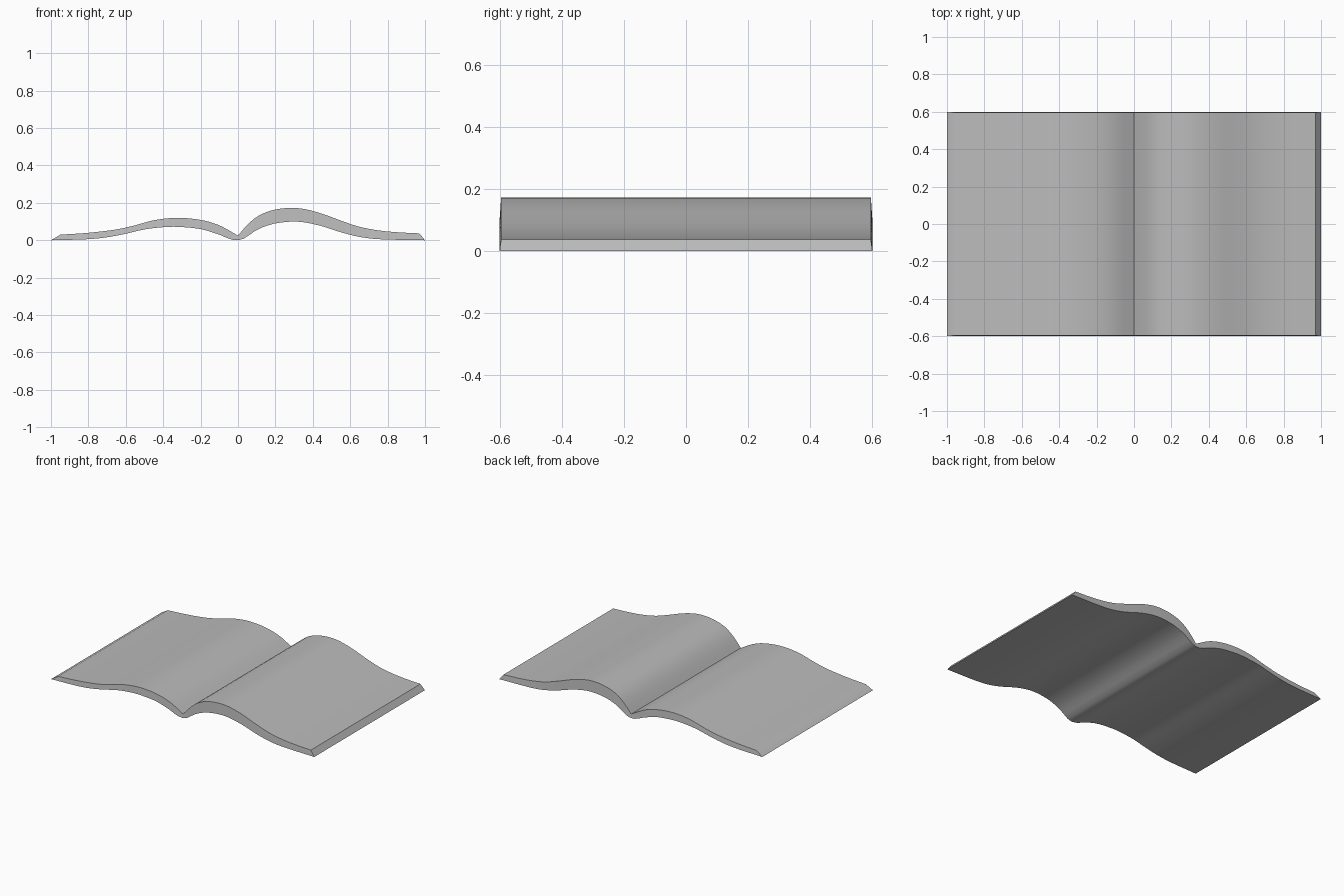
import bpy, bmesh

if "Cube" in bpy.data.objects:
    bpy.data.objects.remove(bpy.data.objects["Cube"])

paper = bpy.data.materials.new("light grey paper")
paper.diffuse_color = (0.5, 0.5, 0.5, 1)
paper.use_nodes = True
paper.node_tree.nodes["Principled BSDF"].inputs["Base Color"].default_value = paper.diffuse_color

HALF = 0.60    # half depth at the underside
INSET = 0.005  # the page block tapers slightly towards the top

# Profiles (x, z); the upper surface has a crease at the spine
LEFT_TOP = [(-.95, .03), (-.8, .04), (-.65, .058), (-.55, .08), (-.45, .107),
            (-.33, .12), (-.2, .109), (-.1, .08), (0, .025)]
RIGHT_TOP = [(0, .025), (.05, .083), (.1, .125), (.15, .15), (.22, .168),
             (.3, .173), (.36, .166), (.45, .142), (.55, .105), (.65, .072),
             (.75, .053), (.85, .043), (.97, .037)]
LEFT_BOTTOM = [(-1, 0), (-.8, .006), (-.7, .016), (-.6, .035), (-.5, .058), (-.4, .07),
               (-.33, .072), (-.2, .06), (-.1, .03), (-.04, .005), (0, 0)]
RIGHT_BOTTOM = [(0, 0), (.03, .008), (.1, .055), (.17, .083), (.23, .095), (.3, .1),
                (.36, .095), (.45, .075), (.55, .043), (.65, .018), (.75, .006), (1, 0)]


def height(points, x):
    """Smooth cubic interpolation of z along a profile."""
    n = len(points)

    def slope(i):
        a, b = points[max(i - 1, 0)], points[min(i + 1, n - 1)]
        return (b[1] - a[1]) / (b[0] - a[0])

    for i in range(n - 1):
        (x0, z0), (x1, z1) = points[i], points[i + 1]
        if x <= x1 + 1e-6:
            break
    w = x1 - x0
    t = min(max((x - x0) / w, 0), 1)
    return (z0 * (2*t**3 - 3*t*t + 1) + z1 * (3*t*t - 2*t**3)
            + w * slope(i) * (t**3 - 2*t*t + t) + w * slope(i + 1) * (t**3 - t*t))


def sample(points, steps=32):
    a, b = points[0][0], points[-1][0]
    xs = [a + (b - a) * i / steps for i in range(steps + 1)]
    return [(x, max(height(points, x), 0)) for x in xs]


top = sample(LEFT_TOP) + sample(RIGHT_TOP)[1:]
bottom = sample(LEFT_BOTTOM) + sample(RIGHT_BOTTOM)[1:]

# Open book: four rails joined into a closed solid
bm = bmesh.new()


def rail(points, y):
    return [bm.verts.new((x, y, z)) for x, z in points]


top_front, top_back = rail(top, INSET - HALF), rail(top, HALF - INSET)
low_front, low_back = rail(bottom, -HALF), rail(bottom, HALF)


def bridge(a, b):
    for i in range(len(a) - 1):
        bm.faces.new((a[i], a[i + 1], b[i + 1], b[i]))


bridge(top_front, top_back)
bridge(low_back, low_front)
bridge(low_front, top_front)
bridge(top_back, low_back)
for i in (0, -1):  # sloping fore edges
    bm.faces.new((low_front[i], top_front[i], top_back[i], low_back[i]))
bmesh.ops.recalc_face_normals(bm, faces=bm.faces[:])

mesh = bpy.data.meshes.new("open_book")
bm.to_mesh(mesh)
bm.free()
mesh.materials.append(paper)
book = bpy.data.objects.new("open_book", mesh)
bpy.context.collection.objects.link(book)
bpy.context.view_layer.objects.active = book
book.select_set(True)
bpy.ops.object.shade_smooth_by_angle(angle=0.52)
